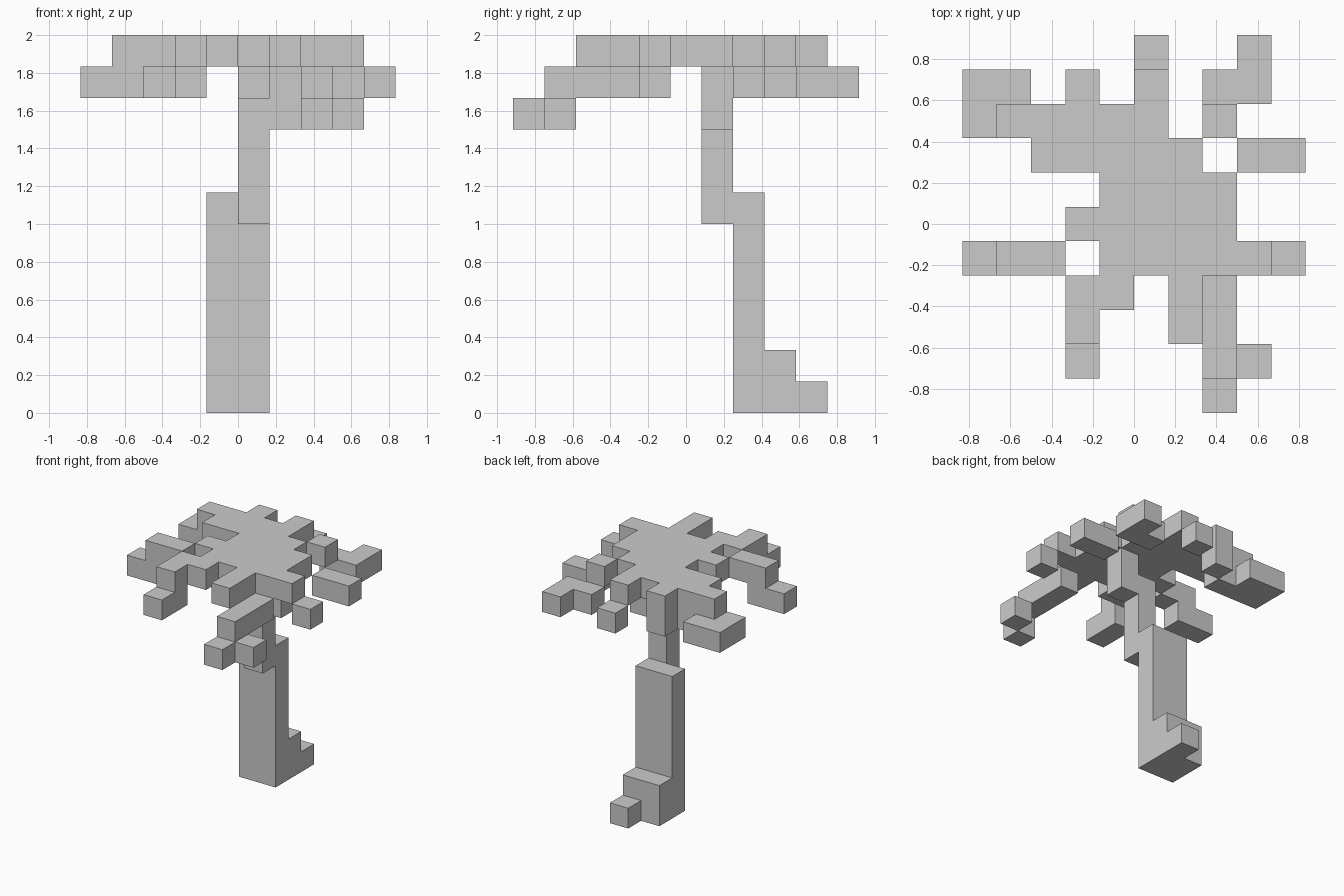
import bpy, bmesh, math
from mathutils import Vector

if "Cube" in bpy.data.objects:
    bpy.data.objects.remove(bpy.data.objects["Cube"])

V = 1 / 6  # block size


def block_part(name, boxes):
    """Join boxes of blocks (x0, x1, y, y1, z0, z1; inclusive cells) into one outer skin."""
    cells = {(i, j, k) for x0, x1, y0, y1, z0, z1 in boxes
             for i in range(x0, x1 + 1) for j in range(y0, y1 + 1) for k in range(z0, z1 + 1)}
    bm = bmesh.new()
    verts = {}

    def vert(p):
        if p not in verts:
            verts[p] = bm.verts.new((p[0] * V, (p[1] - 0.5) * V, p[2] * V))
        return verts[p]

    for c in sorted(cells):
        for a in range(3):
            for s in (0, 1):
                n = list(c)
                n[a] += 2 * s - 1
                if tuple(n) in cells:
                    continue
                quad = []
                for u, w in ((0, 0), (1, 0), (1, 1), (0, 1)):
                    p = list(c)
                    p[a] += s
                    p[(a + 1) % 3] += u
                    p[(a + 2) % 3] += w
                    quad.append(vert(tuple(p)))
                bm.faces.new(quad if s else quad[::-1])
    bmesh.ops.dissolve_limit(bm, angle_limit=math.radians(1),
                             verts=bm.verts[:], edges=bm.edges[:])
    bmesh.ops.triangulate(bm, faces=[f for f in bm.faces if len(f.verts) > 4])
    mesh = bpy.data.meshes.new(name)
    bm.to_mesh(mesh)
    bm.free()
    obj = bpy.data.objects.new(name, mesh)
    bpy.context.collection.objects.link(obj)
    return obj


# Trunk: thick lower part with a root, then a thin leaning neck
block_part("trunk", [
    (-1, 0, 2, 2, 0, 6), (-1, 0, 3, 3, 0, 1), (0, 0, 4, 4, 0, 0),
    (0, 0, 1, 1, 6, 9), (1, 1, 1, 1, 9, 10)])

# Crown: top layer of leaves, one row of x spans per y
crown_rows = {
    4: [(-2, -2), (0, 0)],
    3: [(-4, 0), (2, 2)],
    2: [(-3, 1)],
    1: [(-1, 2)],
    0: [(-2, 2)],
    -1: [(-4, -3), (-1, 3)],
    -2: [(-2, -1), (1, 1)],
    -3: [(-2, -2), (1, 1)],
}
block_part("leaf_crown", [(a, b, j, j, 11, 11) for j, row in crown_rows.items() for a, b in row])

# Hanging leaf tips around the crown
tips = {
    "leaf_tip_back_left": [(-5, -3, 3, 3, 10, 10), (-5, -4, 4, 4, 10, 10)],
    "leaf_tip_back_inner": [(-2, -2, 4, 4, 10, 10)],
    "leaf_tip_back": [(0, 0, 5, 5, 10, 10)],
    "leaf_tip_back_right": [(2, 3, 4, 4, 10, 10), (3, 3, 5, 5, 10, 10)],
    "leaf_tip_right": [(3, 4, 2, 2, 10, 10)],
    "leaf_tip_right_front": [(4, 4, -1, -1, 10, 10)],
    "leaf_tip_left": [(-5, -4, -1, -1, 10, 10)],
    "leaf_tip_front_left": [(-2, -2, -4, -3, 10, 10)],
    "leaf_tip_front_right": [(2, 2, -4, -2, 10, 10), (2, 2, -5, -5, 9, 9), (3, 3, -4, -4, 9, 9)],
}
for name, boxes in tips.items():
    block_part(name, boxes)
